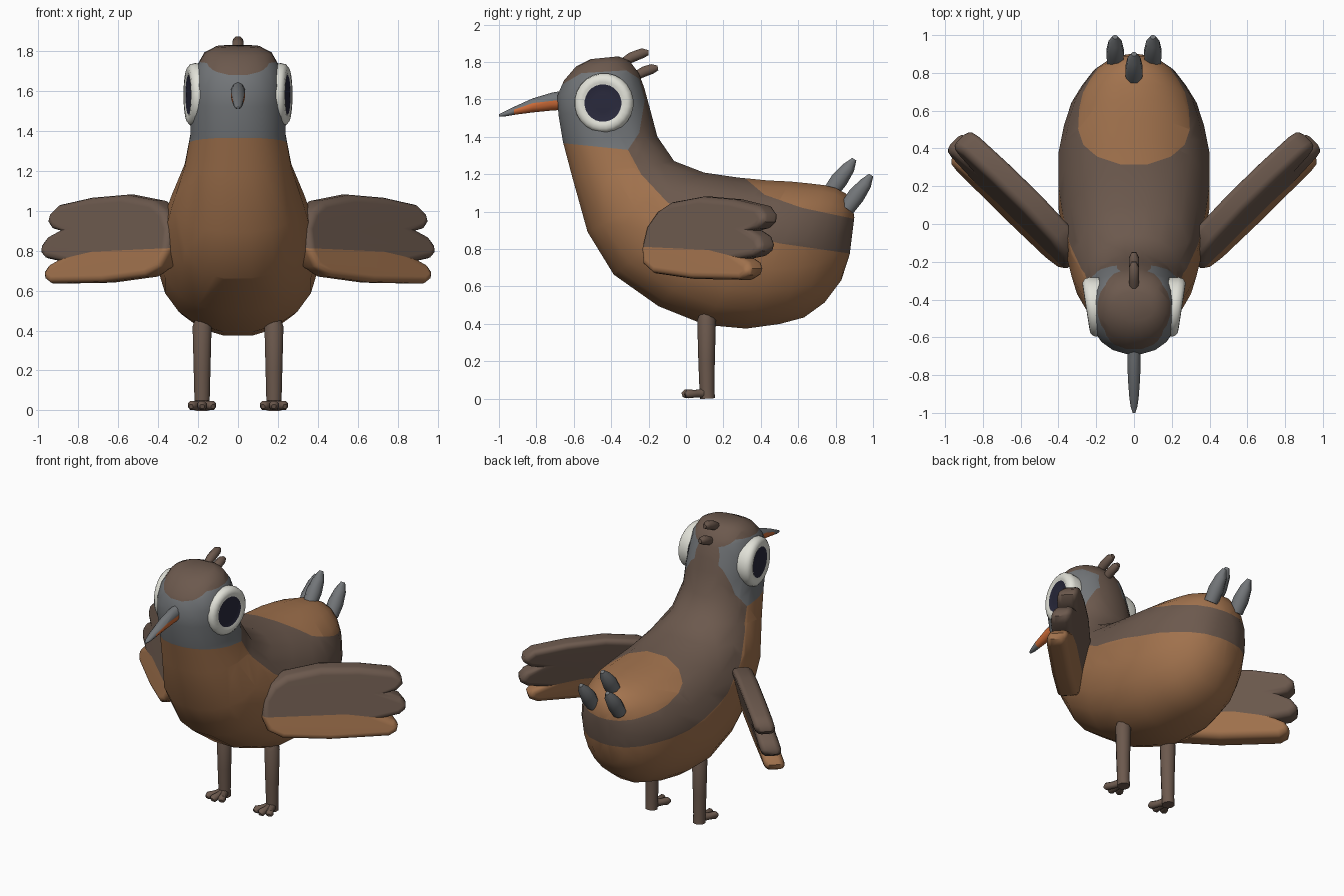
import bpy, bmesh
from math import sin, cos, pi, copysign, radians
from mathutils import Vector, Matrix

cube = bpy.data.objects.get("Cube")
if cube:
    bpy.data.objects.remove(cube, do_unlink=True)


def material(name, rgb):
    m = bpy.data.materials.new(name)
    m.use_nodes = True
    m.diffuse_color = (*rgb, 1)
    m.node_tree.nodes["Principled BSDF"].inputs["Base Color"].default_value = (*rgb, 1)
    return m


BROWN = material("dark brown feathers", (0.15, 0.10, 0.075))
TAN = material("tan feathers", (0.36, 0.17, 0.075))
GREY = material("grey", (0.17, 0.18, 0.19))
WHITE = material("eye white", (0.76, 0.76, 0.69))
DARK = material("pupil", (0.022, 0.022, 0.045))
ORANGE = material("beak orange", (0.62, 0.15, 0.04))


def loft(bm, rings):
    """Skin a list of rings and cap both ends."""
    rows = [[bm.verts.new(p) for p in ring] for ring in rings]
    for a, b in zip(rows, rows[1:]):
        for i in range(len(a)):
            j = (i + 1) % len(a)
            bm.faces.new((a[i], a[j], b[j], b[i]))
    bm.faces.new(rows[0][::-1])
    bm.faces.new(rows[-1])


def oval(centre, side, up, sides, power=1.0):
    ring = []
    for i in range(sides):
        t = 2 * pi * (i + 0.5) / sides
        c, s = (copysign(abs(v) ** power, v) for v in (cos(t), sin(t)))
        ring.append(centre + side * c + up * s)
    return ring


def tube(bm, points, radii, sides=10):
    """Round limb along a path; the radii follow the points."""
    pts = [Vector(p) for p in points]
    rings = []
    for i, (p, r) in enumerate(zip(pts, radii)):
        d = pts[min(i + 1, len(pts) - 1)] - pts[max(i - 1, 0)]
        up = d.cross(Vector((1, 0, 0))).normalized()
        rings.append(oval(p, up.cross(d).normalized() * r, up * r, sides))
    loft(bm, rings)


def height(line, y):
    """Height of a polyline at y."""
    if y <= line[0][0]:
        return line[0][1]
    for (y0, z0), (y1, z1) in zip(line, line[1:]):
        if y <= y1:
            return z0 + (z1 - z0) * (y - y0) / (y1 - y0)
    return line[-1][1]


def cut(bm, line):
    """Cut the colour border along a side-on polyline."""
    for (y0, z0), (y1, z1) in zip(line, line[1:]):
        faces = [f for f in bm.faces if min(v.co.y for v in f.verts) < y1
                 and max(v.co.y for v in f.verts) > y0]
        geom = set(faces)
        for f in faces:
            geom.update(f.edges, f.verts)
        bmesh.ops.bisect_plane(bm, geom=list(geom), dist=1e-4,
                               plane_co=(0, y0, z0), plane_no=(0, z0 - z1, y1 - y0))


def paint(bm, rule):
    for f in bm.faces:
        f.material_index = rule(f.calc_center_median())


def finish(name, bm, mats, mirror=False, angle=45, weighted=False):
    bmesh.ops.recalc_face_normals(bm, faces=bm.faces)
    mesh = bpy.data.meshes.new(name)
    bm.to_mesh(mesh)
    bm.free()
    for m in mats:
        mesh.materials.append(m)
    ob = bpy.data.objects.new(name, mesh)
    bpy.context.collection.objects.link(ob)
    bpy.ops.object.select_all(action='DESELECT')
    ob.select_set(True)
    bpy.context.view_layer.objects.active = ob
    bpy.ops.object.shade_smooth_by_angle(angle=radians(angle))
    if mirror:
        ob.modifiers.new("mirror", 'MIRROR').use_mirror_merge = False
    if weighted:
        ob.modifiers.new("normals", 'WEIGHTED_NORMAL').keep_sharp = True
    return ob


# Body: slices from crown to rump (front y, z, back y, z, half width)
slices = [(-.51, 1.815, -.36, 1.83, .11), (-.59, 1.775, -.30, 1.805, .17),
          (-.655, 1.70, -.25, 1.74, .21), (-.69, 1.62, -.22, 1.66, .23),
          (-.685, 1.52, -.19, 1.55, .24), (-.66, 1.37, -.15, 1.40, .24),
          (-.61, 1.18, -.06, 1.27, .27), (-.53, .89, .10, 1.21, .335),
          (-.39, .66, .28, 1.185, .375), (-.15, .49, .44, 1.17, .405),
          (.10, .39, .56, 1.165, .405), (.32, .37, .66, 1.155, .375),
          (.50, .395, .74, 1.145, .335), (.63, .43, .80, 1.13, .28),
          (.74, .51, .855, 1.10, .22), (.83, .63, .89, 1.04, .14),
          (.875, .77, .90, .97, .06)]
rings = []
for y0, z0, y1, z1, w in slices:
    a, b = Vector((0, y0, z0)), Vector((0, y1, z1))
    rings.append(oval((a + b) / 2, Vector((w, 0, 0)), (b - a) / 2, 20, 0.9))
bm = bmesh.new()
loft(bm, rings)
belly = [(-.8, 1.38), (-.31, 1.33), (-.24, 1.2), (-.1, 1.05), (.1, .93), (.5, .83), (.95, .765)]
face_low = [(-.31, 1.33), (-.25, 1.42), (-.22, 1.6)]
face_top = [(-.8, 1.59), (-.66, 1.68), (-.56, 1.74), (-.32, 1.755), (-.25, 1.71), (-.22, 1.6)]
rump = [(.29, 1.2), (.42, 1.09), (.62, 1.02), (.95, .95)]
for line in (belly, face_low, face_top, rump):
    cut(bm, line)


def body_colour(c):
    if c.z < height(belly, c.y) or (c.y > .29 and c.z > height(rump, c.y)):
        return 1
    inside = c.y < -.22 and c.z < height(face_top, c.y)
    return 2 if inside and (c.y < -.31 or c.z > height(face_low, c.y)) else 0


paint(bm, body_colour)
finish("body", bm, (BROWN, TAN, GREY), angle=60)

# Eyes: turned discs with a raised white rim and a sunken pupil
bm = bmesh.new()
profile = [(-.06, .15), (-.01, .16), (.015, .155), (.03, .137), (.032, .112), (.026, .1), (.03, .05)]
loft(bm, [oval(Vector((h, 0, 0)), Vector((0, r, 0)), Vector((0, 0, r)), 24) for h, r in profile])
paint(bm, lambda c: 1 if Vector((c.y, c.z)).length < .1 else 0)
bm.transform(Matrix.Translation((.222, -.44, 1.58)) @ Matrix.Rotation(radians(-9), 4, 'Z'))
finish("eyes", bm, (WHITE, DARK), mirror=True)

# Beak: grey, curving down, with an orange underside
bm = bmesh.new()
beak = [(-.64, 1.65, 1.545, .038), (-.72, 1.635, 1.54, .037), (-.82, 1.605, 1.53, .034),
        (-.92, 1.56, 1.517, .026), (-.97, 1.535, 1.508, .018), (-1.0, 1.52, 1.508, .007)]
loft(bm, [oval(Vector((0, y, (t + b) / 2)), Vector((w, 0, 0)), Vector((0, 0, (t - b) / 2)), 10)
          for y, t, b, w in beak])
gape = [(-.92, 1.545), (-.82, 1.58), (-.6, 1.605)]
cut(bm, gape)
paint(bm, lambda c: 1 if c.y > -.92 and c.z < height(gape, c.y) else 0)
finish("beak", bm, (GREY, ORANGE))

# Wings: thick lobed panels with rounded rims and a tan lower feather
outline = [(.08, .80), (.09, .92), (.15, 1.0), (.24, 1.05), (.46, 1.08), (.7, 1.065),
           (.91, 1.03), (.965, .985), (.97, .945), (.93, .91), (.88, .90), (.95, .87),
           (.985, .825), (.98, .79), (.94, .762), (.86, .75), (.905, .73), (.93, .695),
           (.92, .66), (.87, .635), (.5, .64), (.2, .67), (.11, .72)]
bm = bmesh.new()
panel = bm.faces.new([bm.verts.new((-.065, u, z)) for u, z in outline])
new = bmesh.ops.extrude_face_region(bm, geom=[panel], use_keep_orig=True)["geom"]
bmesh.ops.translate(bm, vec=(.13, 0, 0), verts=[v for v in new if isinstance(v, bmesh.types.BMVert)])
bmesh.ops.recalc_face_normals(bm, faces=bm.faces)
rim = [e for e in bm.edges if abs(e.verts[0].co.x - e.verts[1].co.x) < .01]
bmesh.ops.bevel(bm, geom=rim, offset=.036, segments=3, profile=.5, affect='EDGES', clamp_overlap=False)
lower = [(0, .815), (.6, .795), (.86, .75)]
cut(bm, lower)
paint(bm, lambda c: 1 if c.z < height(lower, c.y) else 0)
for v in bm.verts:
    n, u = v.co.x + .355 - .25 * (v.co.z - .85), v.co.y
    v.co.x, v.co.y = (u + n) * cos(pi / 4), (u - n) * cos(pi / 4)
finish("wings", bm, (BROWN, TAN), mirror=True, weighted=True)

# Legs with three toes each
bm = bmesh.new()
tube(bm, [(.18, .11, .46), (.18, .11, .42), (.18, .11, .2), (.18, .112, .05), (.18, .115, 0)],
     (.035, .05, .044, .04, .04))
for dx, y in ((-.05, .012), (0, -.005), (.05, .012)):
    tube(bm, [(.18, .12, .03), (.18 + dx * .6, .05, .026), (.18 + dx, y, .025),
              (.18 + dx * 1.1, y - .016, .02)], (.028, .022, .025, .012), 8)
finish("legs", bm, (BROWN,), mirror=True)

# Upright tail feathers: one in the middle, two behind
bm = bmesh.new()
for x, y, z in ((0, .77, 1.1), (-.1, .86, 1.015), (.1, .86, 1.015)):
    tube(bm, [(x, y, z), (x, y + .05, z + .07), (x, y + .1, z + .135), (x, y + .13, z + .18)],
         (.045, .05, .037, .014), 8)
finish("tail_feathers", bm, (GREY,))

# Crest: two small tufts on the crown
bm = bmesh.new()
tube(bm, [(0, -.35, 1.79), (0, -.29, 1.825), (0, -.23, 1.848), (0, -.2, 1.85)],
     (.022, .03, .028, .014), 8)
tube(bm, [(0, -.27, 1.725), (0, -.22, 1.75), (0, -.18, 1.763), (0, -.15, 1.768)],
     (.025, .03, .028, .014), 8)
finish("crest", bm, (BROWN,))
